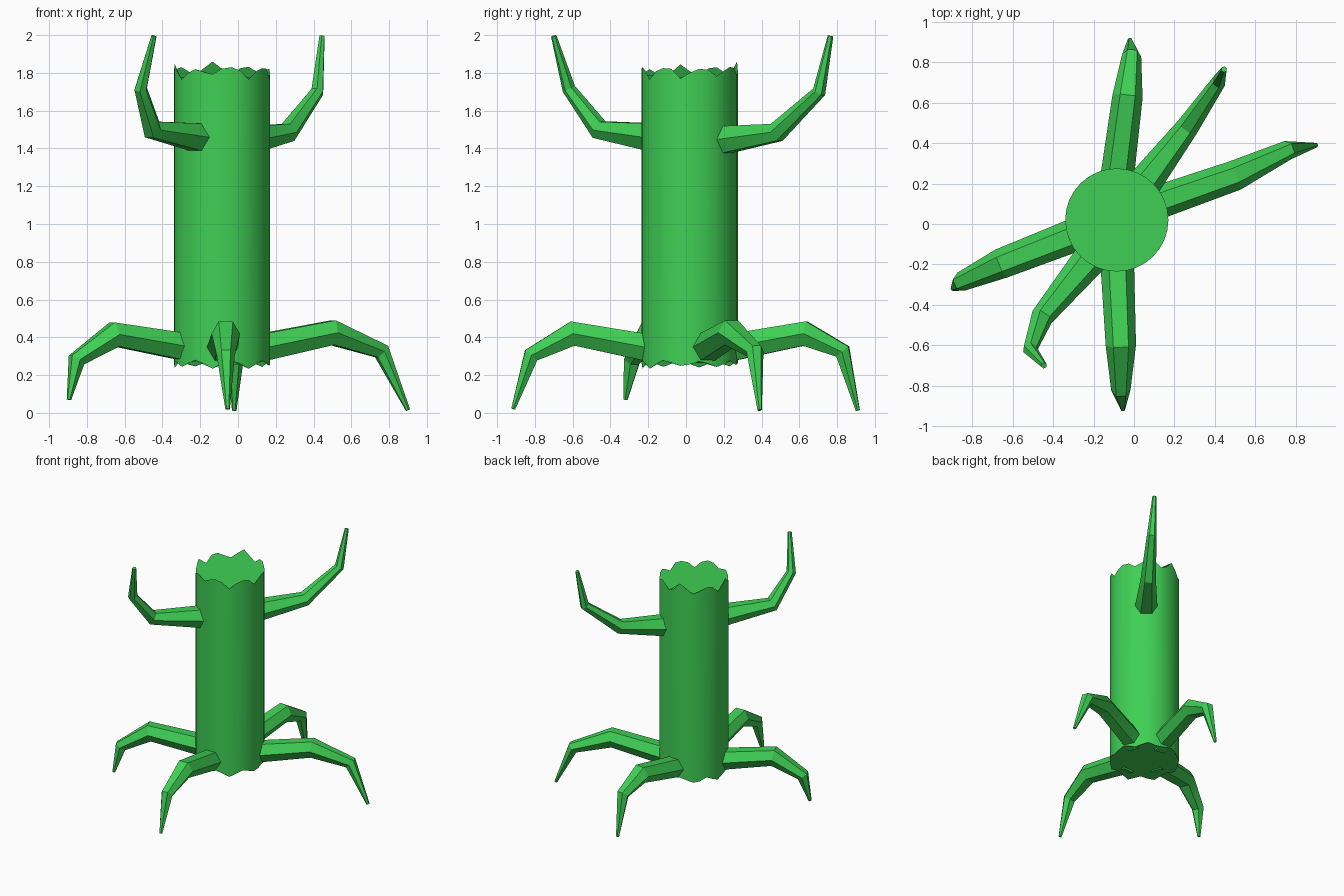
import bpy, bmesh, math, random
from mathutils import Vector

if "Cube" in bpy.data.objects:
    bpy.data.objects.remove(bpy.data.objects["Cube"])

random.seed(4)
green = bpy.data.materials.new("leaf green")
green.diffuse_color = (0.05, 0.63, 0.09, 1)
green.use_nodes = True
green.node_tree.nodes["Principled BSDF"].inputs["Base Color"].default_value = green.diffuse_color
CX, CY, R, SIDES = -0.085, 0.02, 0.255, 32


def finish(bm, name, angle):
    bmesh.ops.recalc_face_normals(bm, faces=bm.faces)
    me = bpy.data.meshes.new(name)
    bm.to_mesh(me)
    bm.free()
    me.materials.append(green)
    ob = bpy.data.objects.new(name, me)
    bpy.context.collection.objects.link(ob)
    bpy.ops.object.select_all(action='DESELECT')
    ob.select_set(True)
    bpy.context.view_layer.objects.active = ob
    bpy.ops.object.shade_smooth_by_angle(angle=math.radians(angle))
    return ob


def skin(bm, rings):
    """Join vertex rings into a closed tube."""
    n = len(rings[0])
    for a, b in zip(rings, rings[1:]):
        for i in range(n):
            j = (i + 1) % n
            bm.faces.new((a[i], a[j], b[j], b[i]))
    bm.faces.new(rings[0])
    bm.faces.new(rings[-1])


def limb(name, path, radii, n=6):
    """Tapered, bent hexagonal tube with mitred joints."""
    pts = [Vector(p) for p in path]
    # horizontal side direction taken from the first segment
    d0 = pts[1] - pts[0]
    side = Vector((-d0.y, d0.x, 0)).normalized()
    bm = bmesh.new()
    rings = []
    for k, p in enumerate(pts):
        d_in = (p - pts[k - 1]).normalized() if k else Vector()
        d_out = (pts[k + 1] - p).normalized() if k < len(pts) - 1 else Vector()
        t = (d_in + d_out).normalized()
        s = (side - t * side.dot(t)).normalized()
        u = t.cross(s)
        rings.append([bm.verts.new(p + radii[k] * (s * math.cos(2 * math.pi * i / n)
                                                   + u * math.sin(2 * math.pi * i / n)))
                      for i in range(n)])
    skin(bm, rings)
    return finish(bm, name, 20)


# Trunk with splintered rims
bm = bmesh.new()
rings = []
for z, jag in ((0.262, 0.022), (1.81, 0.04)):
    ring = []
    for i in range(SIDES):
        a = 2 * math.pi * i / SIDES
        zig = (0, 1, 0.1, -1)[i % 4] * random.uniform(0.4, 1.1) + random.uniform(-0.3, 0.3)
        ring.append(bm.verts.new((CX + R * math.cos(a), CY + R * math.sin(a), z + jag * zig)))
    rings.append(ring)
skin(bm, rings)
finish(bm, "trunk", 30)

# Root legs
LEG = (0.084, 0.075, 0.048, 0.012)
limb("right_leg", [(0.07, 0.09, 0.335), (0.50, 0.24, 0.425), (0.76, 0.365, 0.325), (0.90, 0.39, 0.015)], LEG)
limb("left_leg", [(-0.23, -0.03, 0.34), (-0.655, -0.195, 0.415), (-0.855, -0.285, 0.28), (-0.895, -0.32, 0.07)], LEG)
limb("front_leg", [(-0.085, -0.15, 0.335), (-0.065, -0.60, 0.42), (-0.065, -0.82, 0.305), (-0.055, -0.915, 0.02)], LEG)
limb("back_leg", [(-0.09, 0.18, 0.335), (-0.032, 0.63, 0.42), (-0.012, 0.83, 0.325), (-0.02, 0.91, 0.012)], LEG)

# Branches
ARM = (0.088, 0.056, 0.036, 0.015)
limb("right_branch", [(0.02, 0.16, 1.44), (0.265, 0.48, 1.485), (0.42, 0.705, 1.70), (0.445, 0.765, 1.995)], ARM)
limb("left_branch", [(-0.19, -0.14, 1.455), (-0.455, -0.46, 1.50), (-0.515, -0.62, 1.715), (-0.445, -0.70, 1.995)], ARM)
